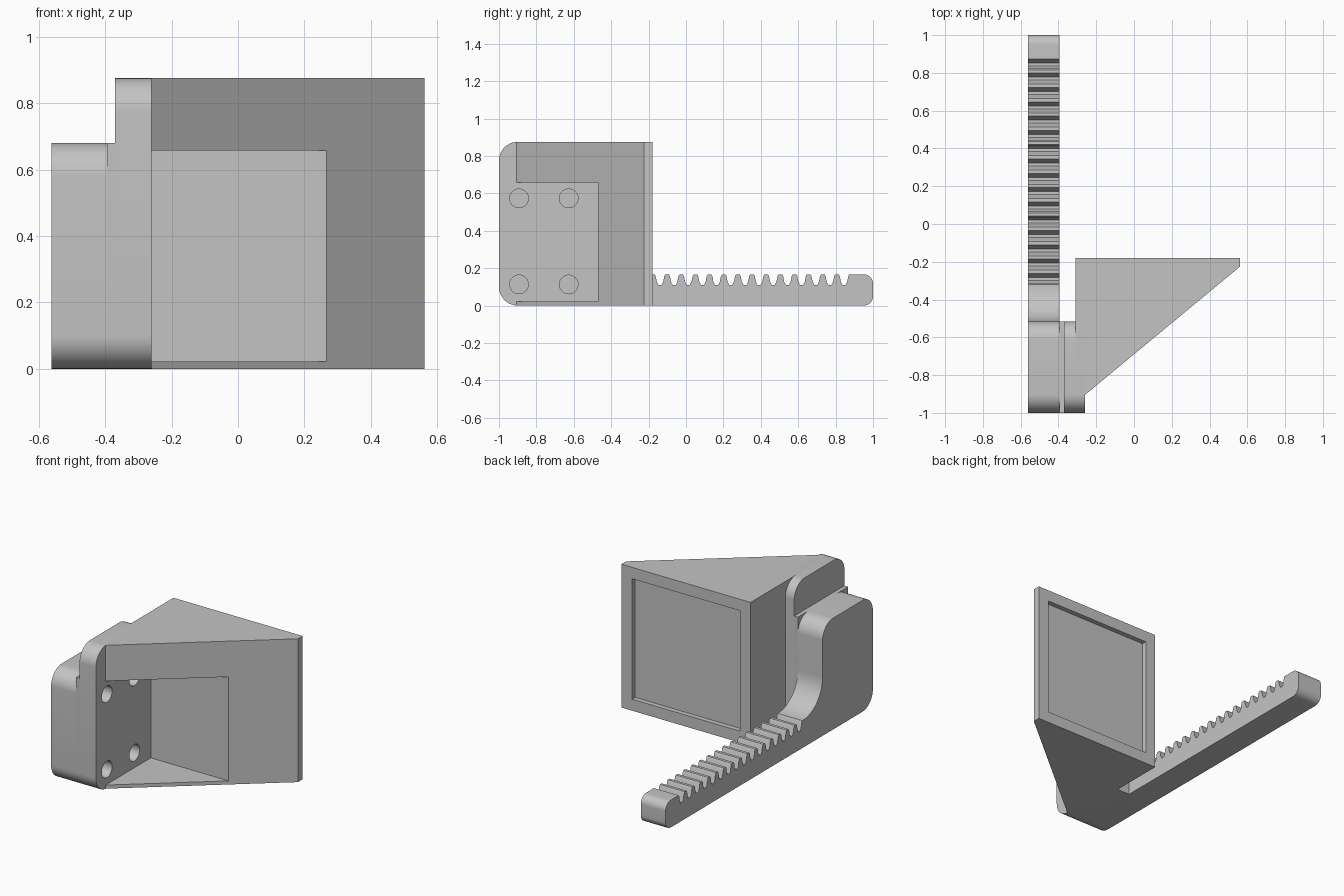
import bpy, bmesh, math
from mathutils import Vector

old = bpy.data.objects.get("Cube")
if old:
    bpy.data.objects.remove(old, do_unlink=True)

grey = bpy.data.materials.new("plain grey")
grey.use_nodes = True
COLOUR = (0.55, 0.55, 0.55, 1)
grey.diffuse_color = COLOUR
grey.node_tree.nodes["Principled BSDF"].inputs["Base Color"].default_value = COLOUR


def prism(name, profile, axis, start, end):
    """Extrude a closed profile: axis x takes (y, z) points, axis z takes (x, y)."""
    bm = bmesh.new()
    place = (lambda p: (start, *p)) if axis == "x" else (lambda p: (*p, start))
    face = bm.faces.new([bm.verts.new(place(p)) for p in profile])
    made = bmesh.ops.extrude_face_region(bm, geom=[face])["geom"]
    step = Vector((end - start, 0, 0) if axis == "x" else (0, 0, end - start))
    bmesh.ops.translate(bm, vec=step, verts=[v for v in made if isinstance(v, bmesh.types.BMVert)])
    bmesh.ops.recalc_face_normals(bm, faces=bm.faces)
    mesh = bpy.data.meshes.new(name)
    bm.to_mesh(mesh)
    bm.free()
    obj = bpy.data.objects.new(name, mesh)
    bpy.context.collection.objects.link(obj)
    mesh.materials.append(grey)
    return obj


def activate(obj):
    bpy.ops.object.select_all(action="DESELECT")
    obj.select_set(True)
    bpy.context.view_layer.objects.active = obj


def cut(obj, cutter):
    mod = obj.modifiers.new("cut", "BOOLEAN")
    mod.operation, mod.solver, mod.object = "DIFFERENCE", "EXACT", cutter
    activate(obj)
    bpy.ops.object.modifier_apply(modifier=mod.name)


def arc(cx, cy, r, a0, a1, n=12):
    angles = [math.radians(a0 + (a1 - a0) * i / n) for i in range(n + 1)]
    return [(cx + r * math.cos(a), cy + r * math.sin(a)) for a in angles]


def rounded_box(y0, y1, z0, z1, radii):
    """Corner radii in order: front bottom, back bottom, back top, front top."""
    corners = [(y0, z0, 1, 1), (y1, z0, -1, 1), (y1, z1, -1, -1), (y0, z1, 1, -1)]
    points = []
    for i, ((y, z, sy, sz), r) in enumerate(zip(corners, radii)):
        a = 180 + 90 * i
        points += arc(y + sy * r, z + sz * r, r, a, a + 90) if r else [(y, z)]
    return points


FRONT, BACK, TOP, STEP, R = -1.0, -0.515, 0.875, 0.68, 0.1
OUTER, INNER, WALL = -0.37, -0.31, -0.26

# Toothed rack sweeping up into the rounded clamp block
RACK_TOP, ROOT, PITCH, TEETH = 0.167, 0.11, 0.0757, 16
half_gap = [(0.029, RACK_TOP), (0.023, 0.158), (0.017, 0.127), (0.008, ROOT)]
gap = half_gap + [(-y, z) for y, z in reversed(half_gap)]
profile = arc(FRONT + R, R, R, 180, 270)
profile += arc(0.95, 0.05, 0.05, 270, 360) + arc(0.95, RACK_TOP - 0.05, 0.05, 0, 90)
for i in range(TEETH):
    profile += [(0.845 - PITCH * i + y, z) for y, z in gap]
sweep = -0.323 - BACK
profile += arc(BACK + sweep, RACK_TOP + sweep, sweep, 269, 180)
profile += arc(BACK - R, STEP - R, R, 0, 90) + arc(FRONT + R, STEP - R, R, 90, 180)
rack = prism("toothed_rack", profile, "x", -0.562, -0.395)

# Square-topped strip between the clamp block and the tall plate
strip = prism("joining_strip", rounded_box(FRONT, BACK, 0, STEP, (R, 0, 0, 0)), "x", -0.395, OUTER)

# Tall mounting plate, in two layers: the outer one is rounded at the back
plate_outer = prism("plate_outer", rounded_box(FRONT, BACK, 0, TOP, (R, 0, R, R)), "x", OUTER, INNER)
plate_inner = prism("plate_inner", rounded_box(FRONT, BACK, 0, TOP, (R, 0, 0, R)), "x", INNER, WALL)

# Four blind screw holes
for y in (-0.893, -0.627):
    for z in (0.113, 0.573):
        drill = prism("drill", arc(y, z, 0.05, 0, 348.75, 31), "x", OUTER - 0.01, WALL + 0.05)
        for plate in (plate_outer, plate_inner):
            cut(plate, drill)
        bpy.data.objects.remove(drill, do_unlink=True)

# Wedge housing with a front pocket and a shallow recess in the back
outline = [(INNER, -0.18), (0.562, -0.18), (0.562, -0.225), (WALL, -0.905), (WALL, BACK), (INNER, BACK)]
wedge = prism("wedge_housing", outline, "z", 0, TOP)
cutters = [
    prism("pocket", [(WALL, -1.1), (0.5, -1.1), (0.5, -0.47), (WALL, -0.47)], "z", 0.022, 0.657),
    prism("recess", [(-0.24, -0.21), (0.49, -0.21), (0.49, 0), (-0.24, 0)], "z", 0.07, TOP - 0.07),
]
for cutter in cutters:
    cut(wedge, cutter)
    bpy.data.objects.remove(cutter, do_unlink=True)

for part in (rack, strip, plate_outer, plate_inner, wedge):
    activate(part)
    bpy.ops.object.shade_smooth_by_angle(angle=math.radians(30))
